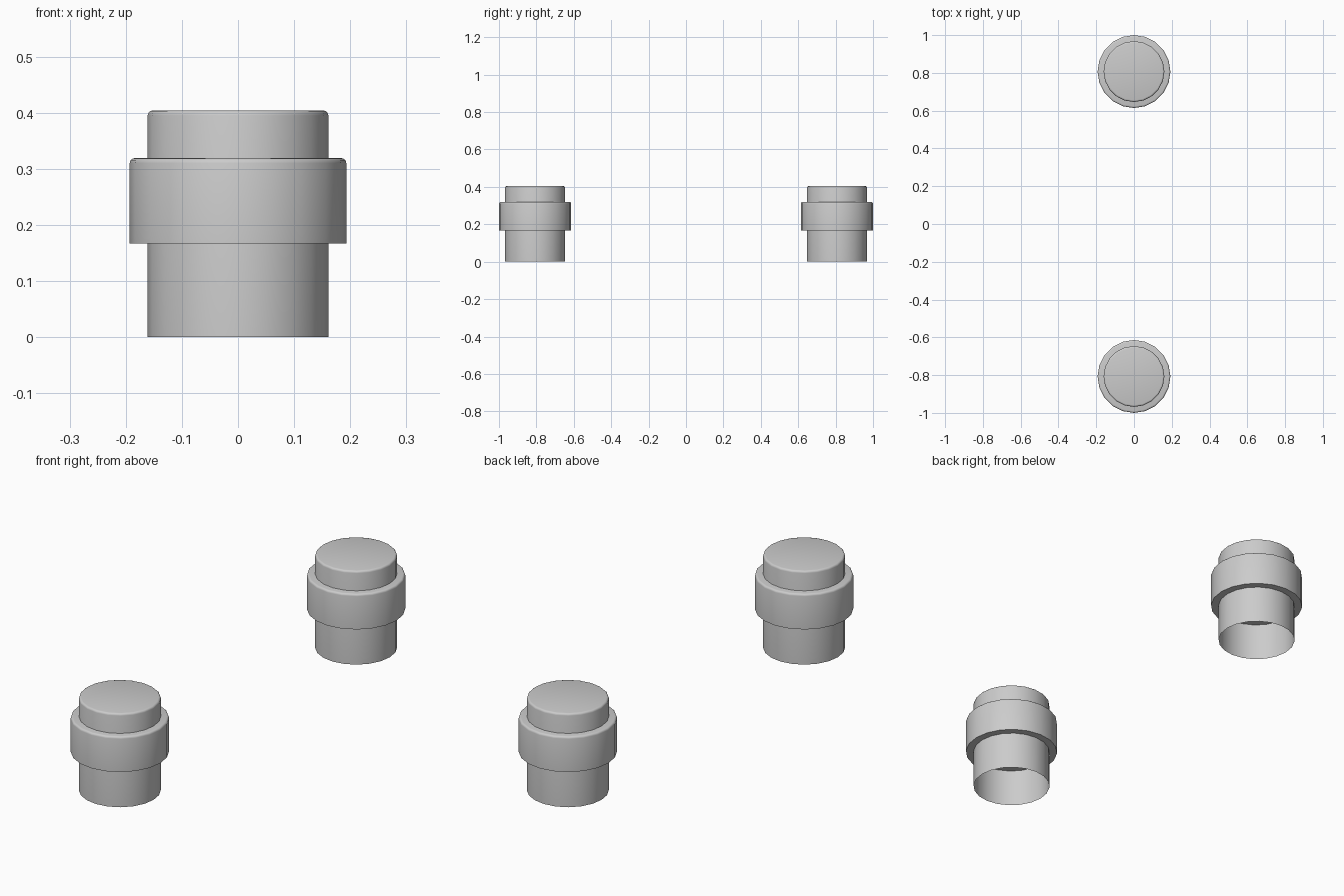
import bpy, bmesh
from math import radians

SIDES = 20

cube = bpy.data.objects.get("Cube")
if cube:
    bpy.data.objects.remove(cube, do_unlink=True)

grey = bpy.data.materials.new("plain grey")
grey.use_nodes = True
colour = (0.6, 0.6, 0.6, 1.0)
grey.diffuse_color = colour
grey.node_tree.nodes["Principled BSDF"].inputs["Base Color"].default_value = colour


def drum(name, radius, bottom, top, y, open_bottom):
    """Upright cylinder with a small rounded top rim."""
    bm = bmesh.new()
    bmesh.ops.create_cone(bm, cap_ends=True, segments=SIDES, radius1=radius,
                          radius2=radius, depth=top - bottom)
    bmesh.ops.translate(bm, verts=bm.verts, vec=(0, y, (top + bottom) / 2))
    middle = (top + bottom) / 2
    rim = [e for e in bm.edges if all(v.co.z > middle for v in e.verts)]
    bmesh.ops.bevel(bm, geom=rim, offset=0.009, segments=3, profile=0.5,
                    affect='EDGES')
    if open_bottom:
        floor = [f for f in bm.faces if f.normal.z < -0.9]
        bmesh.ops.delete(bm, geom=floor, context='FACES_ONLY')
    mesh = bpy.data.meshes.new(name)
    bm.to_mesh(mesh)
    bm.free()
    mesh.materials.append(grey)
    obj = bpy.data.objects.new(name, mesh)
    bpy.context.collection.objects.link(obj)
    bpy.ops.object.select_all(action='DESELECT')
    obj.select_set(True)
    bpy.context.view_layer.objects.active = obj
    bpy.ops.object.shade_smooth_by_angle(angle=radians(40))
    return obj


# Two matching knobs, one at each end
for end, y in (("front", -0.807), ("back", 0.807)):
    drum(end + "_post", 0.161, 0.0, 0.404, y, True)
    drum(end + "_collar", 0.193, 0.167, 0.319, y, False)
